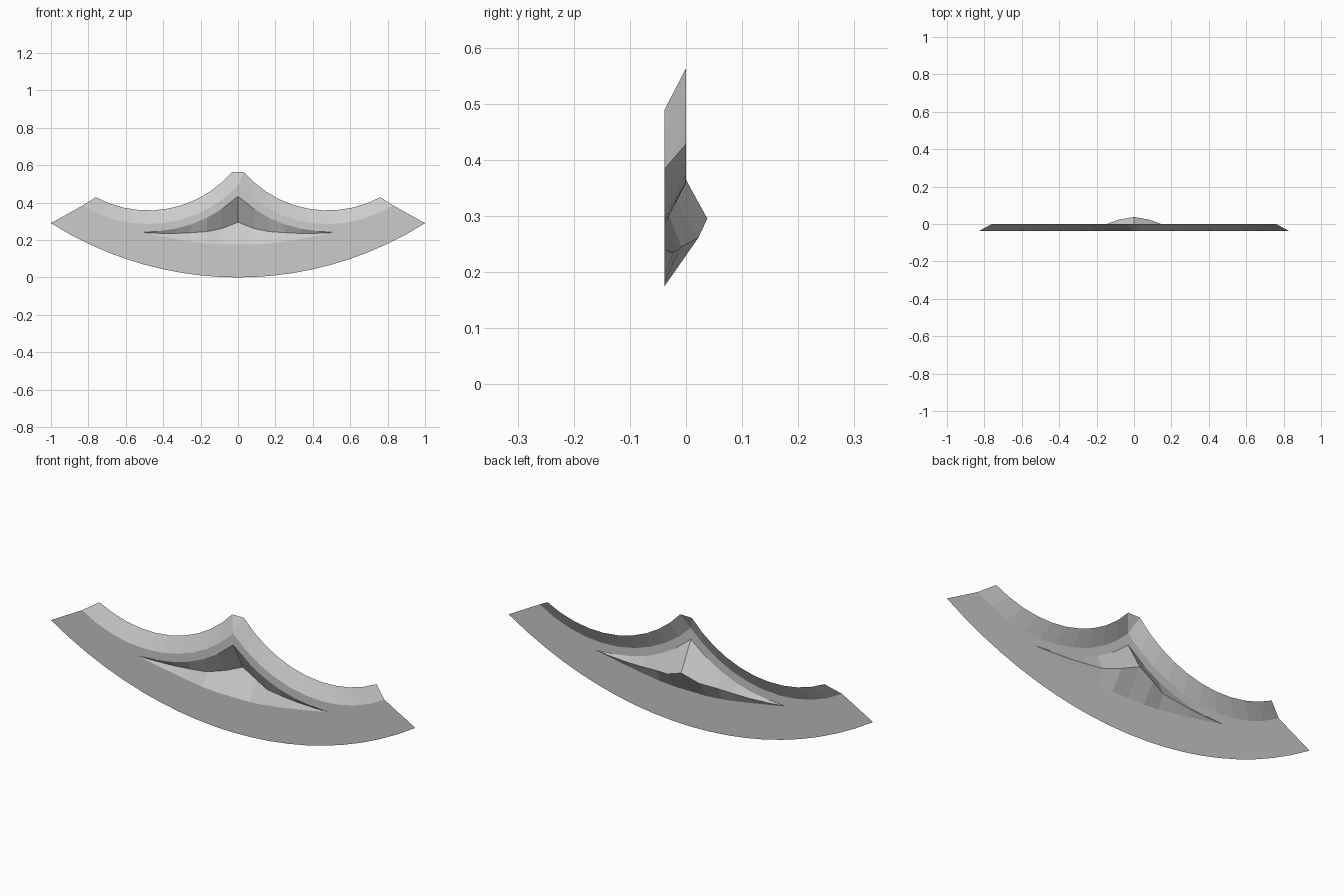
import bpy, bmesh
from math import sqrt, sin, cos, asin

if "Cube" in bpy.data.objects:
    bpy.data.objects.remove(bpy.data.objects["Cube"])

FRONT = -0.038             # plane of the flat band
CX, CZ = 0.48, 0.95        # centre of the scooped upper arcs
R_OUT = 1.87               # radius of the lower edge


def scoop(r, x):
    """Height of the scooped arc of radius r at x."""
    return CZ - sqrt(r * r - (x - CX) ** 2)


def arc(r, x0, x1, y, n):
    """n + 1 evenly spaced points along a scooped arc."""
    a0, a1 = asin((x0 - CX) / r), asin((x1 - CX) / r)
    pts = []
    for i in range(n + 1):
        a = a0 + (a1 - a0) * i / n
        pts.append((CX + r * sin(a), y, CZ - r * cos(a)))
    return pts


def add_panel(name, *row_groups):
    """Skin pairs of rows (lower, upper), mirrored across x = 0."""
    bm = bmesh.new()
    for low, high in row_groups:
        a = [bm.verts.new(p) for p in low]
        b = [bm.verts.new(p) for p in high]
        for i in range(len(a) - 1):
            bm.faces.new((a[i], a[i + 1], b[i + 1], b[i]))
    bmesh.ops.remove_doubles(bm, verts=bm.verts, dist=0.0005)
    mesh = bpy.data.meshes.new(name)
    bm.to_mesh(mesh)
    bm.free()
    ob = bpy.data.objects.new(name, mesh)
    bpy.context.collection.objects.link(ob)
    mod = ob.modifiers.new("Mirror", 'MIRROR')
    mod.merge_threshold = 0.0005
    return ob


# Recess sections: x, bottom edge z, crease y, crease z
sections = [
    (0.000, 0.175, 0.038, 0.295),
    (0.087, 0.175, 0.022, 0.261),
    (0.167, 0.181, -0.008, 0.245),
    (0.250, 0.192, -0.015, 0.239),
    (0.335, 0.206, -0.022, 0.235),
    (0.430, 0.223, -0.030, 0.236),
]
tip = (0.52, FRONT, 0.24)
bottom = [(x, FRONT, zb) for x, zb, yc, zc in sections] + [tip]
crease = [(x, yc, zc) for x, zb, yc, zc in sections] + [tip]
top = [(x, FRONT, scoop(0.705, x)) for x, zb, yc, zc in sections] + [tip]

# Shared outlines of the band and the bevel
N = 10
bevel_low = arc(0.665, 0, 0.83, FRONT, N)
bevel_high = arc(0.592, 0.032, 0.76, 0.0, N)
outer = []
for i in range(N + 1):
    x = i / N
    outer.append((x, FRONT, R_OUT - sqrt(R_OUT ** 2 - x * x)))

# Middle row continues from the recess tip to the end of the band
tail = []
for i in range(len(top), N + 1):
    p, q = bevel_low[i], outer[i]
    tail.append(tuple(a + (b - a) * 0.2 for a, b in zip(p, q)))

# Flat band around the recess
add_panel("flat_band", (outer, bottom + tail), (top + tail, bevel_low))

# Sunken pocket: sloping floor and steep upper wall
add_panel("recess", (bottom, crease), (crease, top))

# Bevelled upper rim with a small flat-topped peak
peak = (0, 0, bevel_high[0][2])
add_panel("bevelled_rim", ([bevel_low[0]] + bevel_low, [peak] + bevel_high))
